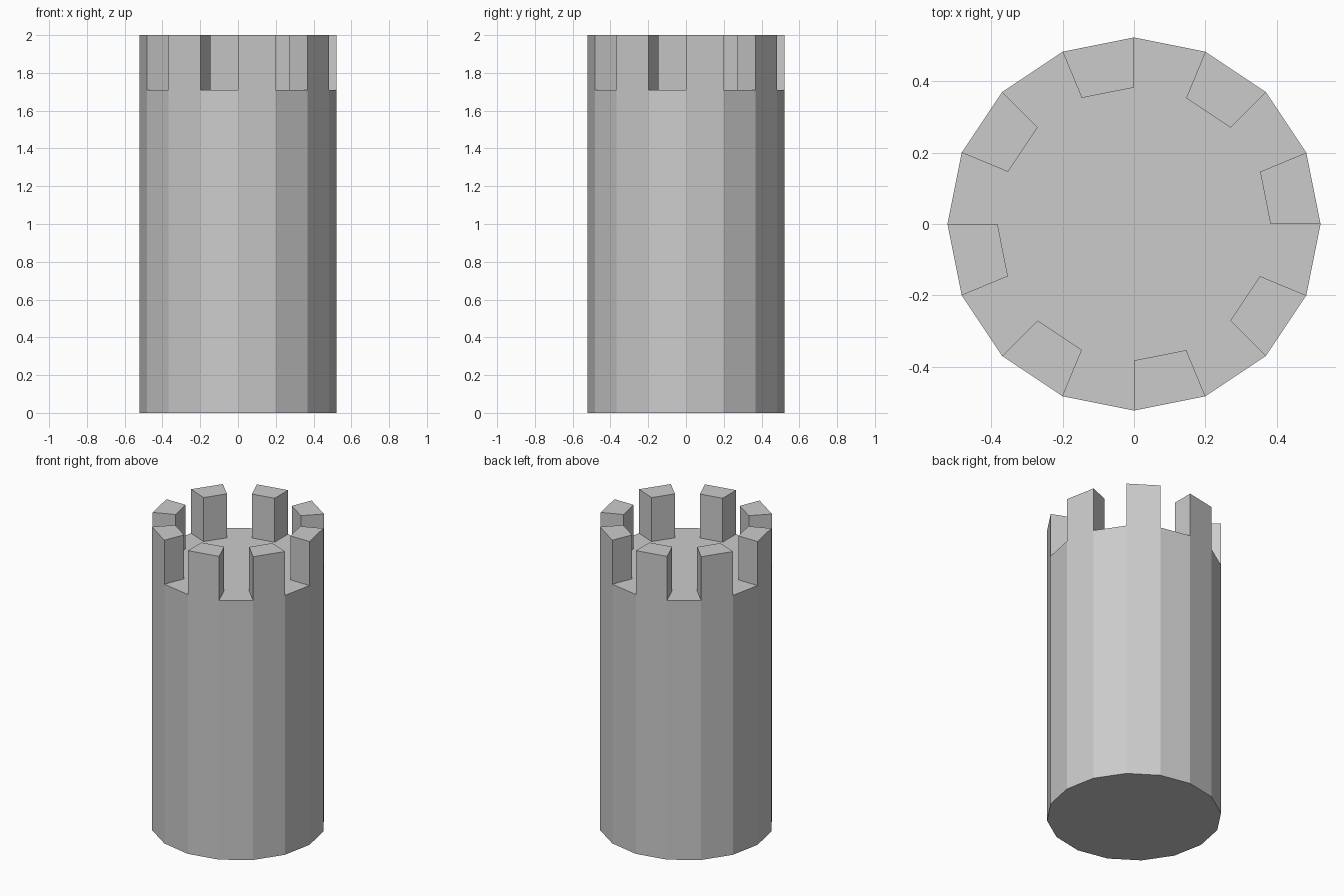
import bpy
import bmesh
from math import cos, sin, tau

cube = bpy.data.objects.get("Cube")
if cube:
    bpy.data.objects.remove(cube, do_unlink=True)

SIDES = 16
OUTER, INNER = 0.522, 0.382
FLOOR_Z, TOP_Z = 1.71, 2.0

# Stone material
stone = bpy.data.materials.new("grey_stone")
stone.use_nodes = True
colour = (0.6, 0.6, 0.6, 1)
stone.diffuse_color = colour
stone.node_tree.nodes["Principled BSDF"].inputs["Base Color"].default_value = colour

bm = bmesh.new()


def ring(radius, z):
    return [bm.verts.new((radius * cos(tau * i / SIDES), radius * sin(tau * i / SIDES), z))
            for i in range(SIDES)]


# Tower body: base, wall and rampart floor
base, rim, floor = ring(OUTER, 0), ring(OUTER, FLOOR_Z), ring(INNER, FLOOR_Z)
bm.faces.new(base[::-1])
bm.faces.new(floor)
walkway = []
for i in range(SIDES):
    j = (i + 1) % SIDES
    bm.faces.new((base[i], base[j], rim[j], rim[i]))
    walkway.append(bm.faces.new((rim[i], rim[j], floor[j], floor[i])))

# Battlements: raise every other walkway segment
raised = bmesh.ops.extrude_discrete_faces(bm, faces=walkway[::2])["faces"]
bmesh.ops.translate(bm, verts=list({v for f in raised for v in f.verts}),
                    vec=(0, 0, TOP_Z - FLOOR_Z))
bmesh.ops.recalc_face_normals(bm, faces=bm.faces)

mesh = bpy.data.meshes.new("tower")
bm.to_mesh(mesh)
bm.free()
mesh.materials.append(stone)
tower = bpy.data.objects.new("tower", mesh)
bpy.context.collection.objects.link(tower)
